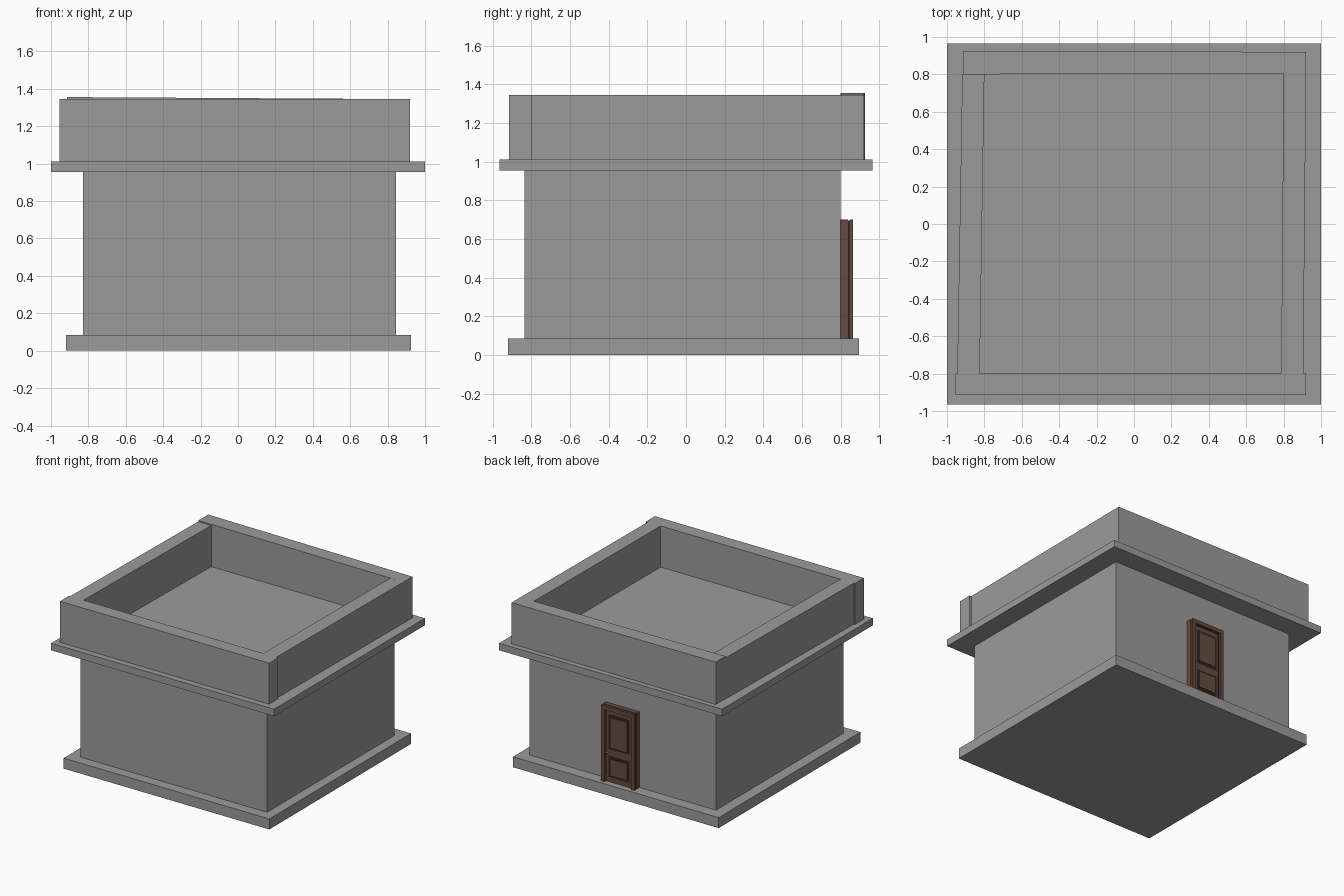
import bpy, bmesh

if "Cube" in bpy.data.objects:
    bpy.data.objects.remove(bpy.data.objects["Cube"])


def material(name, rgb):
    m = bpy.data.materials.new(name)
    m.diffuse_color = (*rgb, 1)
    m.use_nodes = True
    m.node_tree.nodes["Principled BSDF"].inputs["Base Color"].default_value = m.diffuse_color
    return m


STONE = material("grey stone", (0.33, 0.33, 0.33))
FRAME = material("frame brown", (0.14, 0.068, 0.05))
LEAF = material("door brown", (0.125, 0.072, 0.052))
DARK = material("dark brown", (0.03, 0.019, 0.015))
METAL = material("pale metal", (0.4, 0.38, 0.34))


def prism(name, footprint, z0, tops, mat):
    """Upright block on a four-point counter-clockwise footprint; tops holds a height per corner."""
    bm = bmesh.new()
    low = [bm.verts.new((x, y, z0)) for x, y in footprint]
    high = [bm.verts.new((x, y, z)) for (x, y), z in zip(footprint, tops)]
    bm.faces.new(low[::-1])
    bm.faces.new(high)
    for i in range(4):
        j = (i + 1) % 4
        bm.faces.new((low[i], low[j], high[j], high[i]))
    mesh = bpy.data.meshes.new(name)
    bm.to_mesh(mesh)
    bm.free()
    mesh.materials.append(mat)
    ob = bpy.data.objects.new(name, mesh)
    bpy.context.collection.objects.link(ob)
    return ob


def box(name, x0, x1, y0, y1, z0, z1, mat):
    return prism(name, [(x0, y0), (x1, y0), (x1, y1), (x0, y1)], z0, [z1] * 4, mat)


# Main building masses
box("base_slab", -0.92, 0.925, -0.92, 0.895, 0, 0.085, STONE)
box("building_body", -0.83, 0.845, -0.835, 0.80, 0.085, 0.955, STONE)
box("roof_slab", -1, 1, -0.965, 0.965, 0.955, 1.012, STONE)

# Parapet walls, slightly out of square
TOP = 1.345
box("front_parapet", -0.955, 0.92, -0.915, -0.80, 1.012, TOP, STONE)
prism("left_parapet", [(-0.945, -0.80), (-0.825, -0.80), (-0.80, 0.802), (-0.918, 0.802)],
      1.012, [TOP] * 4, STONE)
prism("right_parapet", [(0.787, -0.80), (0.905, -0.80), (0.92, 0.806), (0.80, 0.806)],
      1.012, [TOP] * 4, STONE)
prism("back_parapet", [(-0.915, 0.80), (0.92, 0.806), (0.92, 0.92), (-0.915, 0.925)],
      1.012, [1.356, TOP, TOP, 1.356], STONE)

# Door frame: casing, shadow gap and face trim, each as two jambs and a head
X0, X1, Z0, Z1 = -0.143, 0.157, 0.085, 0.70
layers = [("casing", 0.80, 0.838, 0.0, 0.034, FRAME),
          ("shadow_gap", 0.838, 0.848, 0.004, 0.036, DARK),
          ("face_trim", 0.848, 0.865, 0.0, 0.032, FRAME)]
for name, y0, y1, inset, width, mat in layers:
    a, b, top = X0 + inset, X1 - inset, Z1 - inset
    box("door_" + name + "_left", a, X0 + width, y0, y1, Z0, top, mat)
    box("door_" + name + "_right", X1 - width, b, y0, y1, Z0, top, mat)
    box("door_" + name + "_head", X0 + width, X1 - width, y0, y1, Z1 - width, top, mat)

# Door leaf with two framed panels
box("door_leaf", X0 + 0.034, X1 - 0.034, 0.80, 0.845, Z0, Z1 - 0.034, LEAF)
for name, z0, z1 in (("upper", 0.35, 0.63), ("lower", 0.125, 0.295)):
    box(name + "_panel_groove", X0 + 0.056, X1 - 0.056, 0.843, 0.847, z0, z1, DARK)
    box(name + "_panel", X0 + 0.075, X1 - 0.075, 0.843, 0.852, z0 + 0.02, z1 - 0.02, LEAF)

# Door knob
bpy.ops.mesh.primitive_uv_sphere_add(segments=12, ring_count=8, radius=0.008,
                                     location=(X1 - 0.045, 0.853, 0.322))
knob = bpy.context.object
knob.name = "door_knob"
knob.data.materials.append(METAL)
bpy.ops.object.shade_smooth_by_angle()
